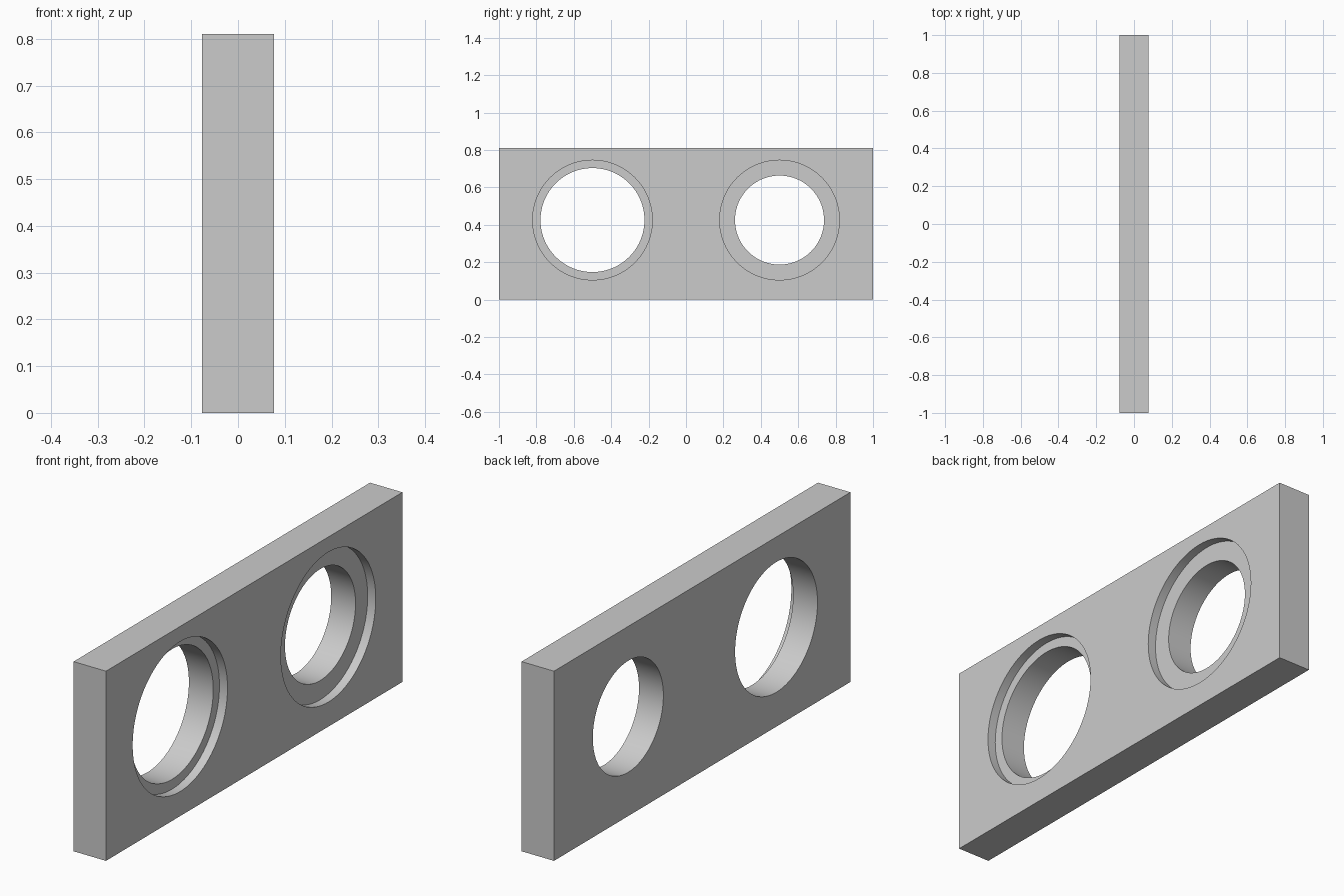
import bpy
import math

if "Cube" in bpy.data.objects:
    bpy.data.objects.remove(bpy.data.objects["Cube"], do_unlink=True)

THICK, LENGTH, HEIGHT = 0.153, 2.0, 0.81
HOLE_Z = 0.425
RECESS_RADIUS, RECESS_DEPTH = 0.32, 0.038

# Single plain grey
grey = bpy.data.materials.new("light_grey")
grey.use_nodes = True
colour = (0.6, 0.6, 0.6, 1)
grey.diffuse_color = colour
grey.node_tree.nodes["Principled BSDF"].inputs["Base Color"].default_value = colour

# Rectangular plate standing on edge
bpy.ops.mesh.primitive_cube_add(size=1, location=(0, 0, HEIGHT / 2))
plate = bpy.context.object
plate.name = "plate"
plate.scale = (THICK, LENGTH, HEIGHT)
bpy.ops.object.transform_apply(location=False, rotation=False, scale=True)
plate.data.materials.append(grey)


def cut_round(name, y, radius, x_start, x_end):
    """Cut a round pocket along x out of the plate."""
    bpy.ops.mesh.primitive_cylinder_add(
        vertices=96, radius=radius, depth=x_end - x_start,
        location=((x_start + x_end) / 2, y, HOLE_Z),
        rotation=(0, math.pi / 2, 0))
    cutter = bpy.context.object
    cutter.name = name
    cutter.data.materials.append(grey)
    bpy.context.view_layer.objects.active = plate
    mod = plate.modifiers.new(name, "BOOLEAN")
    mod.operation = "DIFFERENCE"
    mod.solver = "EXACT"
    mod.object = cutter
    bpy.ops.object.modifier_apply(modifier=mod.name)
    bpy.data.objects.remove(cutter, do_unlink=True)


# Through holes of two sizes, each with the same shallow recess on the +x face
for side, y, radius in (("front", -0.5, 0.278), ("back", 0.5, 0.238)):
    cut_round(side + "_hole", y, radius, -THICK, THICK)
    cut_round(side + "_recess", y, RECESS_RADIUS, THICK / 2 - RECESS_DEPTH, THICK)

# Smooth bores with crisp rims
bpy.ops.object.select_all(action="DESELECT")
plate.select_set(True)
bpy.context.view_layer.objects.active = plate
bpy.ops.object.shade_smooth_by_angle(angle=math.radians(30))
